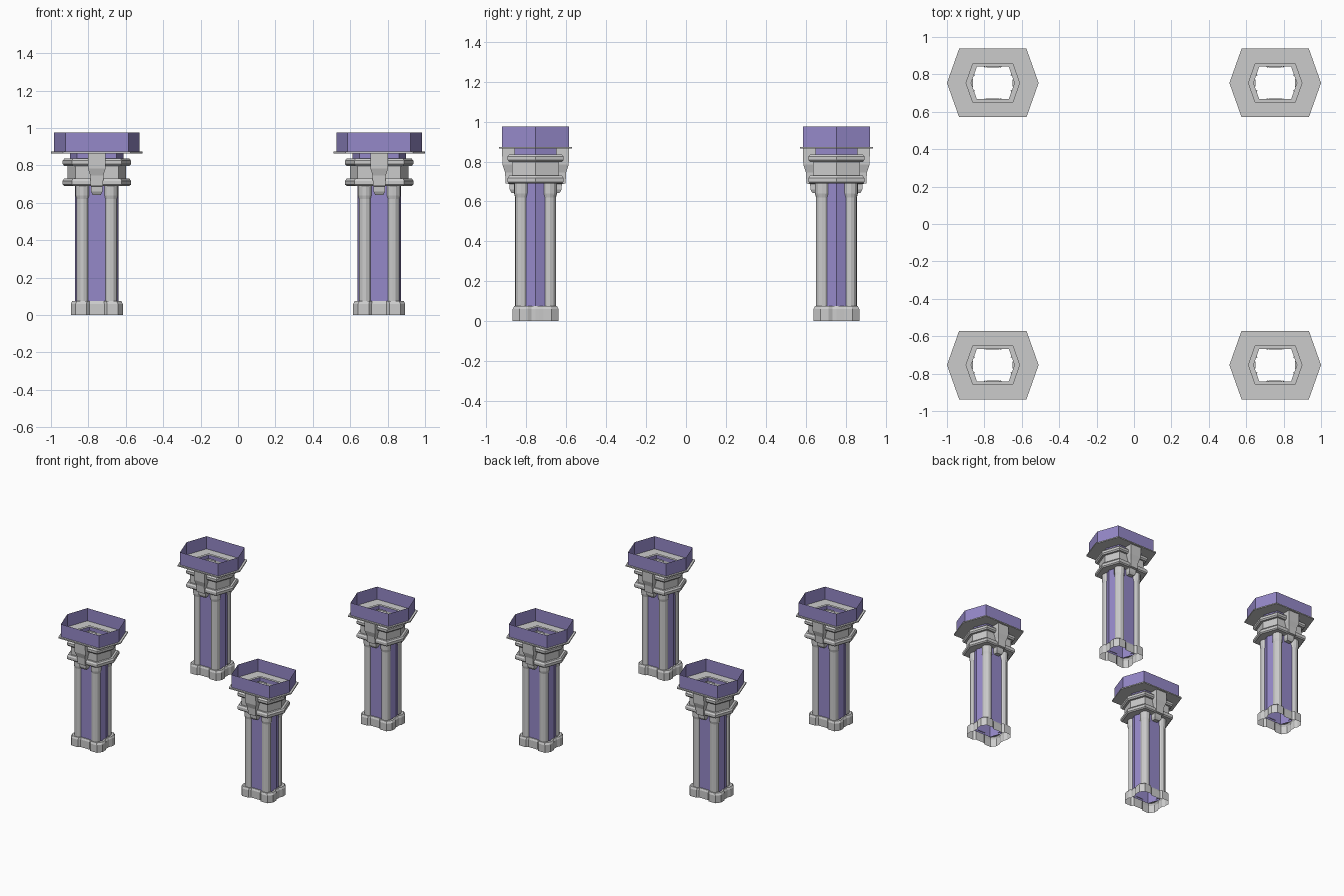
import bpy, bmesh
from math import radians, cos, sin

if "Cube" in bpy.data.objects:
    bpy.data.objects.remove(bpy.data.objects["Cube"])

CENTRES = [(sx * 0.755, sy * 0.754) for sx in (-1, 1) for sy in (-1, 1)]

purple = bpy.data.materials.new("purple_panel")
purple.diffuse_color = (0.30, 0.25, 0.58, 1)
purple.use_nodes = True
purple.node_tree.nodes["Principled BSDF"].inputs["Base Color"].default_value = purple.diffuse_color


def hexagon(tip, half_y, z):
    c = tip - 0.355 * half_y
    return [(tip, 0, z), (c, half_y, z), (-c, half_y, z),
            (-tip, 0, z), (-c, -half_y, z), (c, -half_y, z)]


def loft(bm, rings, closed=True, cap_bottom=False):
    """Skin a stack of equal-length point rings with quads."""
    rows = [[bm.verts.new(p) for p in ring] for ring in rings]
    n = len(rows[0])
    for a, b in zip(rows, rows[1:]):
        for i in range(n if closed else n - 1):
            j = (i + 1) % n
            bm.faces.new((a[i], a[j], b[j], b[i]))
    if cap_bottom:
        bm.faces.new(rows[0][::-1])


def place(name, bm, material=None, recalc=False):
    """Put one copy of the part on each of the four columns."""
    if recalc:
        bmesh.ops.recalc_face_normals(bm, faces=bm.faces)
    mesh = bpy.data.meshes.new(name)
    bm.to_mesh(mesh)
    bm.free()
    if material:
        mesh.materials.append(material)
    for i, (x, y) in enumerate(CENTRES):
        ob = bpy.data.objects.new(f"{name}_{i + 1}", mesh)
        ob.location = (x, y, 0)
        bpy.context.collection.objects.link(ob)


def hex_part(name, profile, material=None):
    bm = bmesh.new()
    loft(bm, [hexagon(*p) for p in profile])
    place(name, bm, material)


# Lobed foot: quarter outline mirrored into a full loop
quarter = [(0.130, 0), (0.128, 0.02), (0.139, 0.04), (0.139, 0.08),
           (0.113, 0.115), (0.055, 0.115), (0.040, 0.100)]
half = quarter + [(-x, y) for x, y in quarter[::-1]]
outline = half + [(x, -y) for x, y in half[-2:0:-1]]
bm = bmesh.new()
loft(bm, [[(x * s, y * s, z) for x, y in outline]
          for s, z in ((1, 0), (1, 0.06), (0.94, 0.075), (0.82, 0.075))])
place("base", bm)

# Purple hexagonal core
hex_part("core_panel", [(0.116, 0.087, 0.06), (0.116, 0.087, 0.69)], purple)

# Four open corner shafts with slightly flared tops
bm = bmesh.new()
angles = [radians(-54 + 30.2 * i) for i in range(8)]
for sx in (-1, 1):
    for sy in (-1, 1):
        rings = [[(sx * (0.075 + r * cos(a)), sy * (0.069 + r * sin(a)), z)
                  for a in angles]
                 for r, z in ((0.034, 0.07), (0.034, 0.62), (0.039, 0.64), (0.039, 0.695))]
        if sx * sy < 0:
            rings = [r[::-1] for r in rings]
        loft(bm, rings, closed=False)
place("shaft", bm)

# Moulded capital with two projecting rings
hex_part("capital", [
    (0.116, 0.087, 0.69), (0.174, 0.132, 0.69), (0.183, 0.140, 0.698),
    (0.183, 0.140, 0.718), (0.174, 0.132, 0.730), (0.157, 0.118, 0.730),
    (0.157, 0.118, 0.798), (0.174, 0.132, 0.798), (0.183, 0.140, 0.808),
    (0.183, 0.140, 0.826), (0.174, 0.132, 0.836), (0.143, 0.105, 0.836)])

# Purple neck, flat plate with an opening, and purple open tray
hex_part("neck", [(0.143, 0.105, 0.836), (0.143, 0.105, 0.866)], purple)
hex_part("plate", [(0.143, 0.105, 0.865), (0.245, 0.183, 0.865),
                   (0.245, 0.183, 0.874), (0.143, 0.105, 0.874)])
hex_part("tray_wall", [(0.228, 0.168, 0.874), (0.228, 0.168, 0.975)], purple)

# Tapering brackets on the front and back
bm = bmesh.new()
steps = [(0.022, 0.088, 0.120, 0.642), (0.030, 0.088, 0.130, 0.660),
         (0.030, 0.088, 0.132, 0.688), (0.034, 0.106, 0.150, 0.690),
         (0.035, 0.106, 0.153, 0.745), (0.047, 0.106, 0.166, 0.785),
         (0.047, 0.106, 0.168, 0.866)]
for s in (-1, 1):
    loft(bm, [[(s * w, s * y0, z), (s * w, s * y1, z), (-s * w, s * y1, z), (-s * w, s * y0, z)]
              for w, y0, y1, z in steps], cap_bottom=True)
place("bracket", bm, recalc=True)
